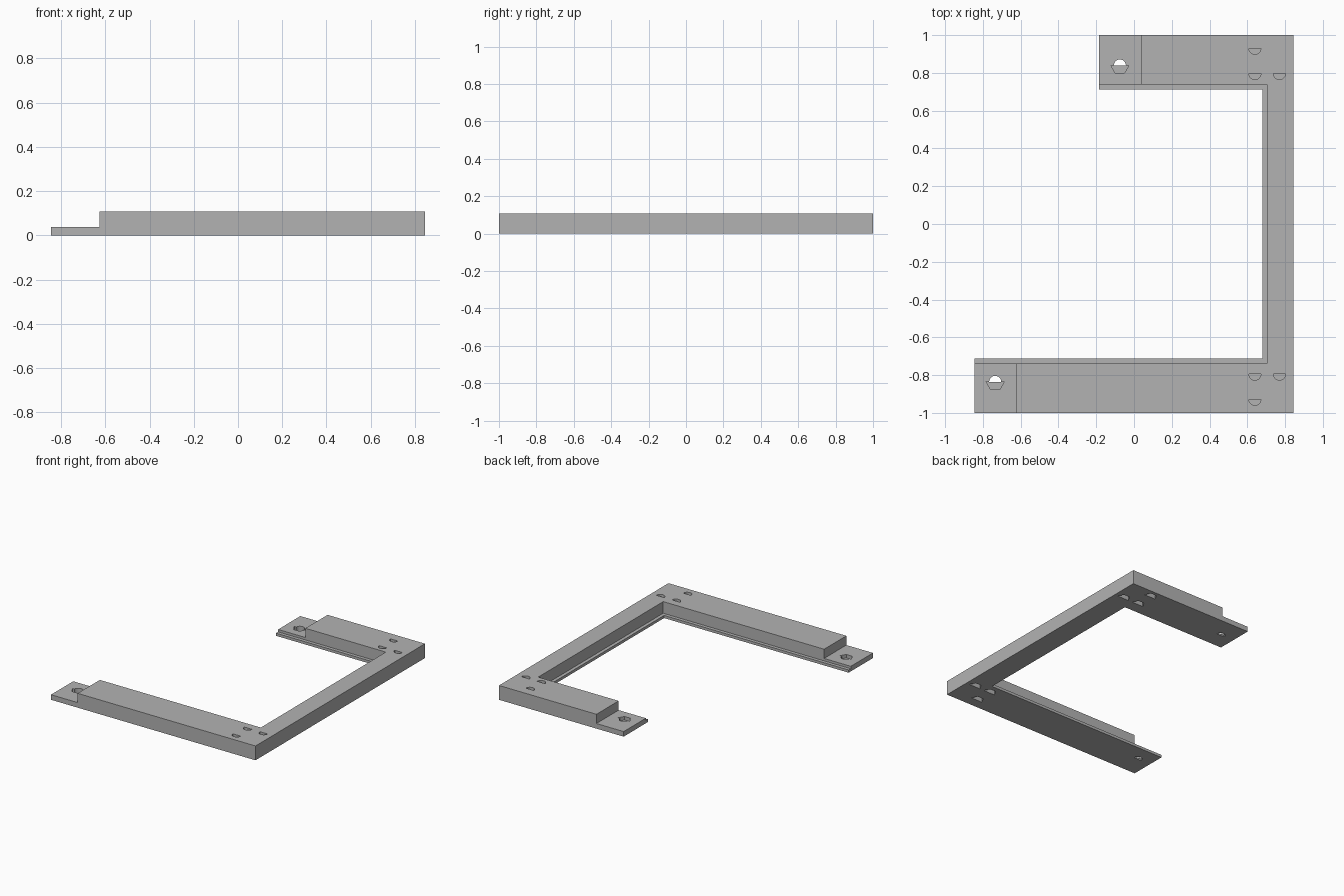
import bpy, bmesh, math

cube = bpy.data.objects.get("Cube")
if cube:
    bpy.data.objects.remove(cube)

# Plain grey plastic
grey = bpy.data.materials.new("plain grey")
grey.use_nodes = True
grey.diffuse_color = (0.45, 0.45, 0.45, 1)
grey.node_tree.nodes["Principled BSDF"].inputs["Base Color"].default_value = (0.45, 0.45, 0.45, 1)


def prism(name, outline, z0, z1):
    """Extrude a counter-clockwise outline from z0 up to z1."""
    bm = bmesh.new()
    face = bm.faces.new([bm.verts.new((x, y, z0)) for x, y in outline])
    top = bmesh.ops.extrude_face_region(bm, geom=[face])["geom"]
    bmesh.ops.translate(bm, vec=(0, 0, z1 - z0),
                        verts=[g for g in top if isinstance(g, bmesh.types.BMVert)])
    bmesh.ops.recalc_face_normals(bm, faces=bm.faces)
    mesh = bpy.data.meshes.new(name)
    bm.to_mesh(mesh)
    bm.free()
    mesh.materials.append(grey)
    ob = bpy.data.objects.new(name, mesh)
    bpy.context.collection.objects.link(ob)
    return ob


def combine(target, tool, operation):
    """Apply a boolean and discard the tool."""
    tool.hide_render = True
    mod = target.modifiers.new("combine", "BOOLEAN")
    mod.object, mod.operation, mod.solver = tool, operation, "EXACT"
    graph = bpy.context.evaluated_depsgraph_get()
    mesh = bpy.data.meshes.new_from_object(target.evaluated_get(graph))
    target.modifiers.clear()
    target.data = mesh
    bpy.data.objects.remove(tool)


def bracket(back_end, front_end, inner_x, inner_y):
    """C-shaped outline with two arms of different length."""
    return [(front_end, -1), (SIDE, -1), (SIDE, 1), (back_end, 1), (back_end, inner_y),
            (inner_x, inner_y), (inner_x, -inner_y), (front_end, -inner_y)]


def half_round(x, y, radius, sides, sign):
    """Half of a regular polygon, on the +y or -y side of its centre."""
    start = 0 if sign > 0 else math.pi
    steps = sides // 2
    return [(x + radius * math.cos(start + math.pi * i / steps),
             y + radius * math.sin(start + math.pi * i / steps)) for i in range(steps + 1)]


SIDE, LIP, TAB, TOP = 0.845, 0.02, 0.038, 0.107

# Frame: low inner lip, thin end tabs, raised body
frame = prism("bracket_frame", bracket(-0.185, -SIDE, 0.68, 0.713), 0, LIP)
combine(frame, prism("tab_layer", bracket(-0.185, -SIDE, 0.705, 0.738), 0, TAB), "UNION")
combine(frame, prism("raised_body", bracket(0.04, -0.625, 0.705, 0.738), 0, TOP), "UNION")

# Tab holes: open round half, with a half hexagon nut pocket beside it
for x, y in ((-0.075, 0.84), (-0.735, -0.835)):
    combine(frame, prism("cut", half_round(x, y, 0.048, 6, -1), 0.012, 0.2), "DIFFERENCE")
    combine(frame, prism("cut", half_round(x, y - 0.001, 0.032, 24, 1), -0.1, 0.2), "DIFFERENCE")

# Corner holes: round half from the top, hexagon half from below
for cy, step in ((0.797, 0.133), (-0.795, -0.133)):
    for x, y in ((0.64, cy), (0.77, cy), (0.64, cy + step)):
        combine(frame, prism("cut", half_round(x, y, 0.032, 24, -1), 0.01, 0.2), "DIFFERENCE")
        combine(frame, prism("cut", half_round(x, y + 0.002, 0.048, 6, 1), -0.1, 0.05), "DIFFERENCE")
